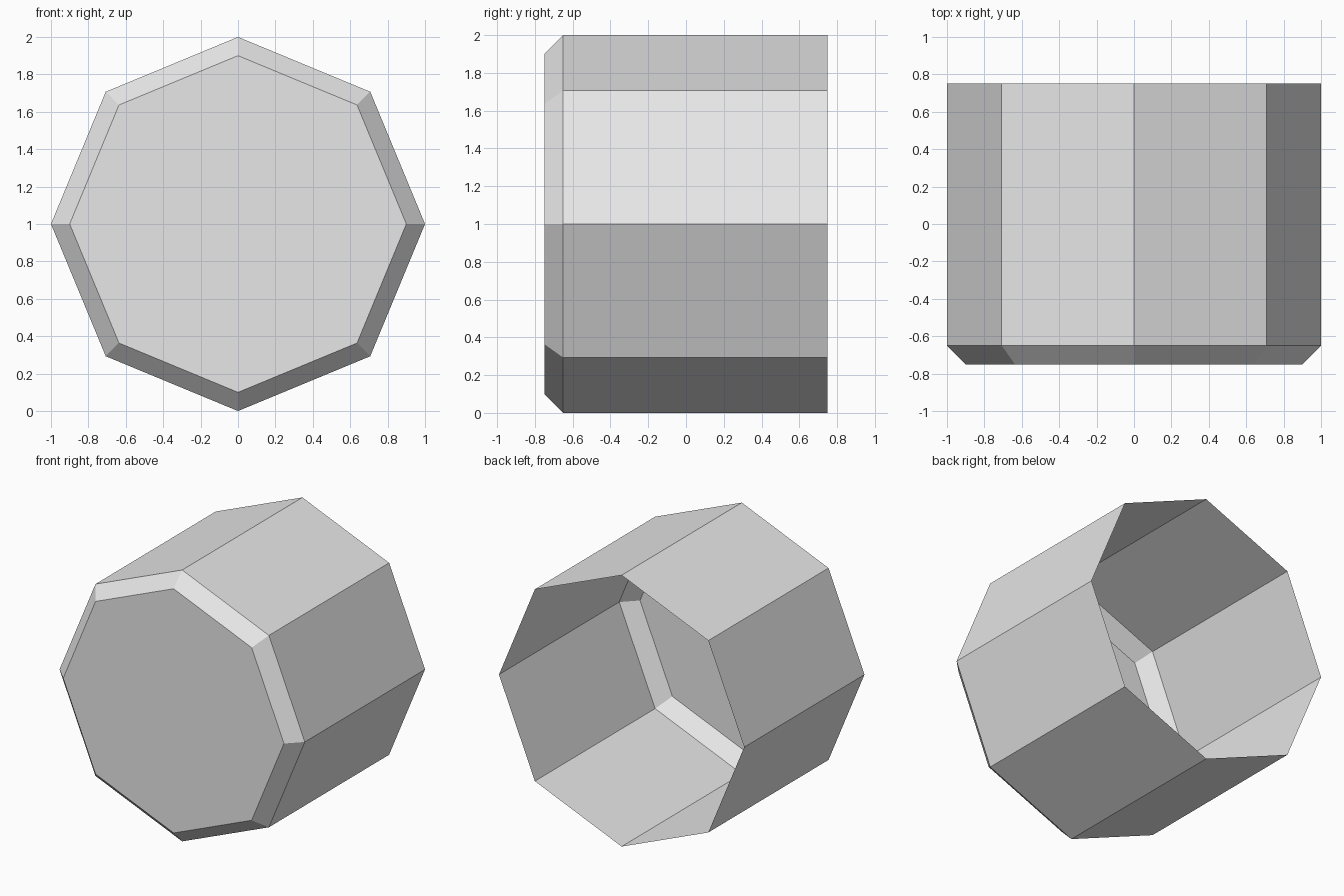
import bpy, bmesh, math

if "Cube" in bpy.data.objects:
    bpy.data.objects.remove(bpy.data.objects["Cube"])

# Octagonal cup lying on its side: open at the back, bevelled closed front
SIDES = 8
PROFILE = [(0.75, 1.0), (-0.65, 1.0), (-0.75, 0.9)]  # (y, radius), back to front

bm = bmesh.new()
rings = []
for y, r in PROFILE:
    ring = []
    for i in range(SIDES):
        a = 2 * math.pi * i / SIDES
        ring.append(bm.verts.new((r * math.cos(a), y, 1 + r * math.sin(a))))
    rings.append(ring)

# Side walls and bevel band
for back, front in zip(rings, rings[1:]):
    for i in range(SIDES):
        j = (i + 1) % SIDES
        bm.faces.new((back[i], back[j], front[j], front[i]))

# Front cap; the back stays open
bm.faces.new(rings[-1])
bmesh.ops.recalc_face_normals(bm, faces=bm.faces)
bm.faces.ensure_lookup_table()
if bm.faces[-1].normal.y > 0:
    bmesh.ops.reverse_faces(bm, faces=bm.faces)

mesh = bpy.data.meshes.new("octagonal_cup")
bm.to_mesh(mesh)
bm.free()

grey = bpy.data.materials.new("light grey")
grey.diffuse_color = (0.8, 0.8, 0.8, 1)
grey.use_nodes = True
grey.node_tree.nodes["Principled BSDF"].inputs["Base Color"].default_value = grey.diffuse_color
mesh.materials.append(grey)

cup = bpy.data.objects.new("octagonal_cup", mesh)
bpy.context.collection.objects.link(cup)
